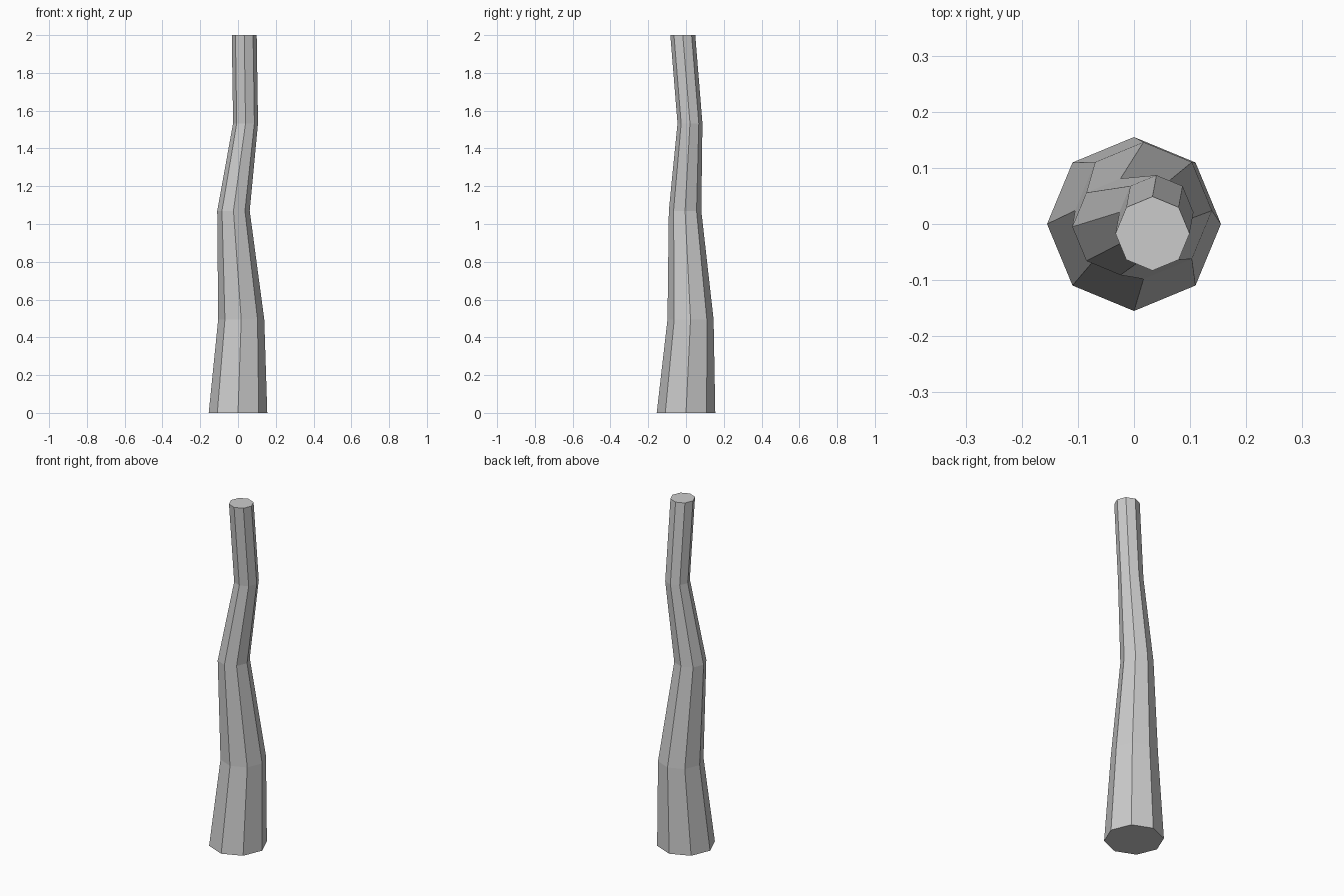
import bpy, bmesh
from math import cos, sin, pi

if "Cube" in bpy.data.objects:
    bpy.data.objects.remove(bpy.data.objects["Cube"])

SIDES = 8
# Trunk sections: centre x, centre y, height, radius
SECTIONS = [
    (0.000, 0.000, 0.000, 0.155),
    (0.017, 0.024, 0.495, 0.122),
    (-0.024, -0.005, 1.070, 0.086),
    (0.040, 0.021, 1.533, 0.066),
    (0.033, -0.017, 2.000, 0.066),
]

bm = bmesh.new()

# Octagonal rings
rings = []
for cx, cy, z, r in SECTIONS:
    rings.append([bm.verts.new((cx + r * cos(2 * pi * i / SIDES),
                                cy + r * sin(2 * pi * i / SIDES), z))
                  for i in range(SIDES)])

# Side walls
for lower, upper in zip(rings, rings[1:]):
    for i in range(SIDES):
        j = (i + 1) % SIDES
        bm.faces.new((lower[i], lower[j], upper[j], upper[i]))

# End caps
bm.faces.new(rings[0][::-1])
bm.faces.new(rings[-1])
bmesh.ops.recalc_face_normals(bm, faces=bm.faces)

mesh = bpy.data.meshes.new("crooked_trunk")
bm.to_mesh(mesh)
bm.free()
bpy.context.collection.objects.link(bpy.data.objects.new("crooked_trunk", mesh))
